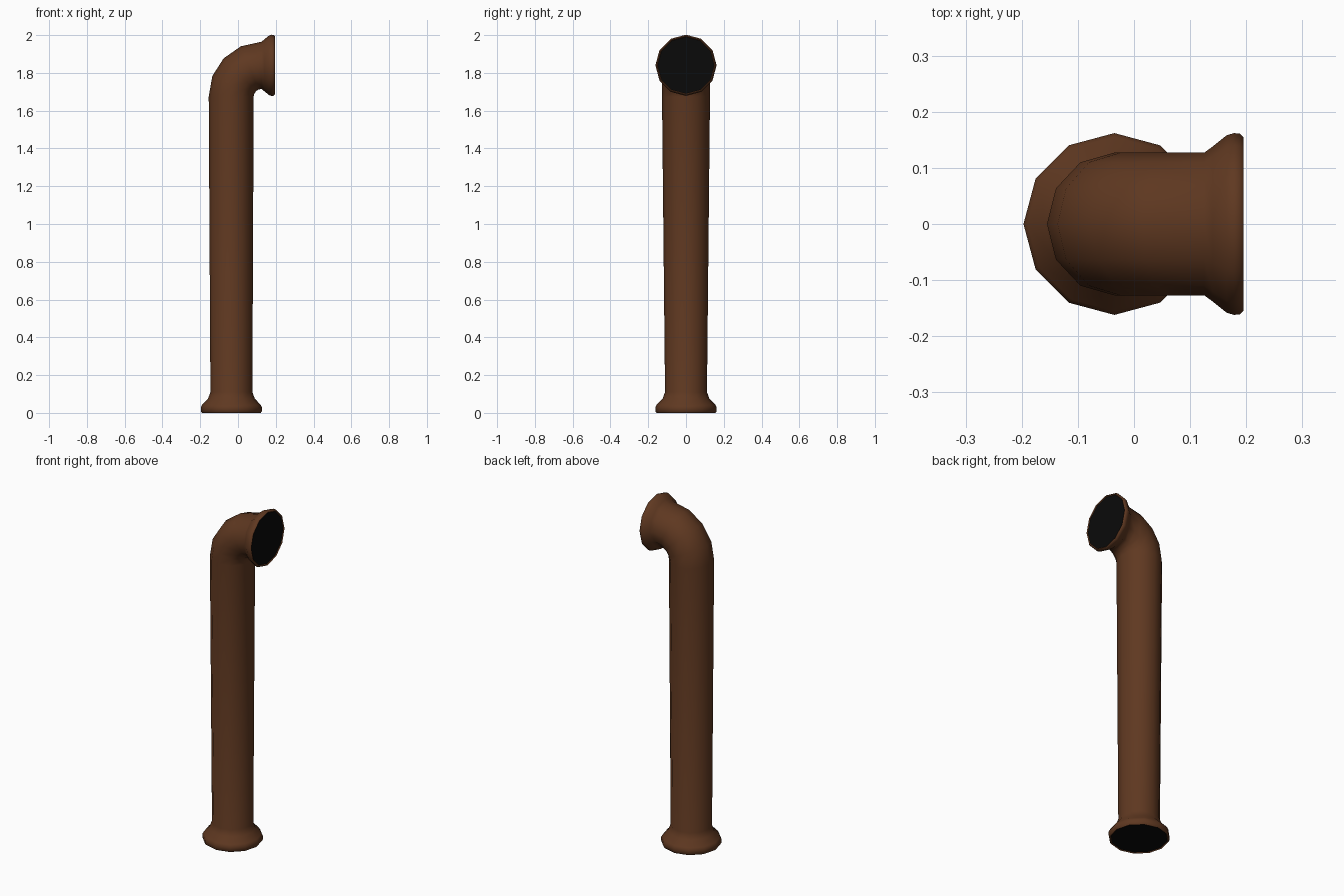
import bpy, bmesh
from math import sin, cos, pi, radians
from mathutils import Vector

if "Cube" in bpy.data.objects:
    bpy.data.objects.remove(bpy.data.objects["Cube"])

SIDES = 12
CX = -0.035                      # axis of the upright pipe
BEND = Vector((0.125, 0, 1.675))  # centre of the elbow


def material(name, color):
    m = bpy.data.materials.new(name)
    m.diffuse_color = (*color, 1)
    m.use_nodes = True
    m.node_tree.nodes["Principled BSDF"].inputs["Base Color"].default_value = m.diffuse_color
    return m


brown = material("rust_brown", (0.115, 0.04, 0.015))
black = material("opening_black", (0.003, 0.003, 0.003))


def loft(name, sections, mat, cap_end=False):
    """Skin 12-sided rings: (centre, tilt, in-plane radius, y radius)."""
    bm = bmesh.new()
    rings = []
    for c, tilt, ru, ry in sections:
        u = Vector((cos(tilt), 0, -sin(tilt)))
        rings.append([bm.verts.new(Vector(c) + u * ru * cos(2 * pi * i / SIDES)
                                   + Vector((0, ry * sin(2 * pi * i / SIDES), 0)))
                      for i in range(SIDES)])
    for a, b in zip(rings, rings[1:]):
        for i in range(SIDES):
            j = (i + 1) % SIDES
            bm.faces.new((a[i], a[j], b[j], b[i]))
    if cap_end:
        bm.faces.new(rings[-1])
    me = bpy.data.meshes.new(name)
    bm.to_mesh(me)
    bm.free()
    me.materials.append(mat)
    ob = bpy.data.objects.new(name, me)
    bpy.context.collection.objects.link(ob)
    bpy.context.view_layer.objects.active = ob
    ob.select_set(True)
    bpy.ops.object.shade_smooth_by_angle(angle=radians(50))
    ob.select_set(False)
    return ob


# Pipe: foot flange, tapered upright, elbow and flared mouth
foot = [(0.005, 0.150), (0.0, 0.155), (0.008, 0.162), (0.03, 0.162),
        (0.043, 0.155), (0.075, 0.124), (0.11, 0.111)]
sections = [((CX, 0, z), 0, r, r) for z, r in foot]

for k in range(5):
    t = k / 4
    a = t * pi / 2
    rad = 0.161 + 0.004 * t
    centre = BEND + Vector((-cos(a), 0, sin(a))) * rad
    sections.append((centre, a, 0.119 + 0.006 * t, 0.127))

mouth = [(0.14, 0.138), (0.165, 0.158), (0.178, 0.162), (0.189, 0.161),
         (0.195, 0.155), (0.190, 0.150)]
sections += [((x, 0, 1.84), pi / 2, r, r) for x, r in mouth]
loft("pipe", sections, brown)

# Dark discs closing both openings
loft("foot_opening", [((CX, 0, 0.005), 0, 0.01, 0.01),
                      ((CX, 0, 0.005), 0, 0.15, 0.15)][::-1], black, True)
loft("mouth_opening", [((0.190, 0, 1.84), pi / 2, 0.15, 0.15),
                       ((0.190, 0, 1.84), pi / 2, 0.01, 0.01)], black, True)
